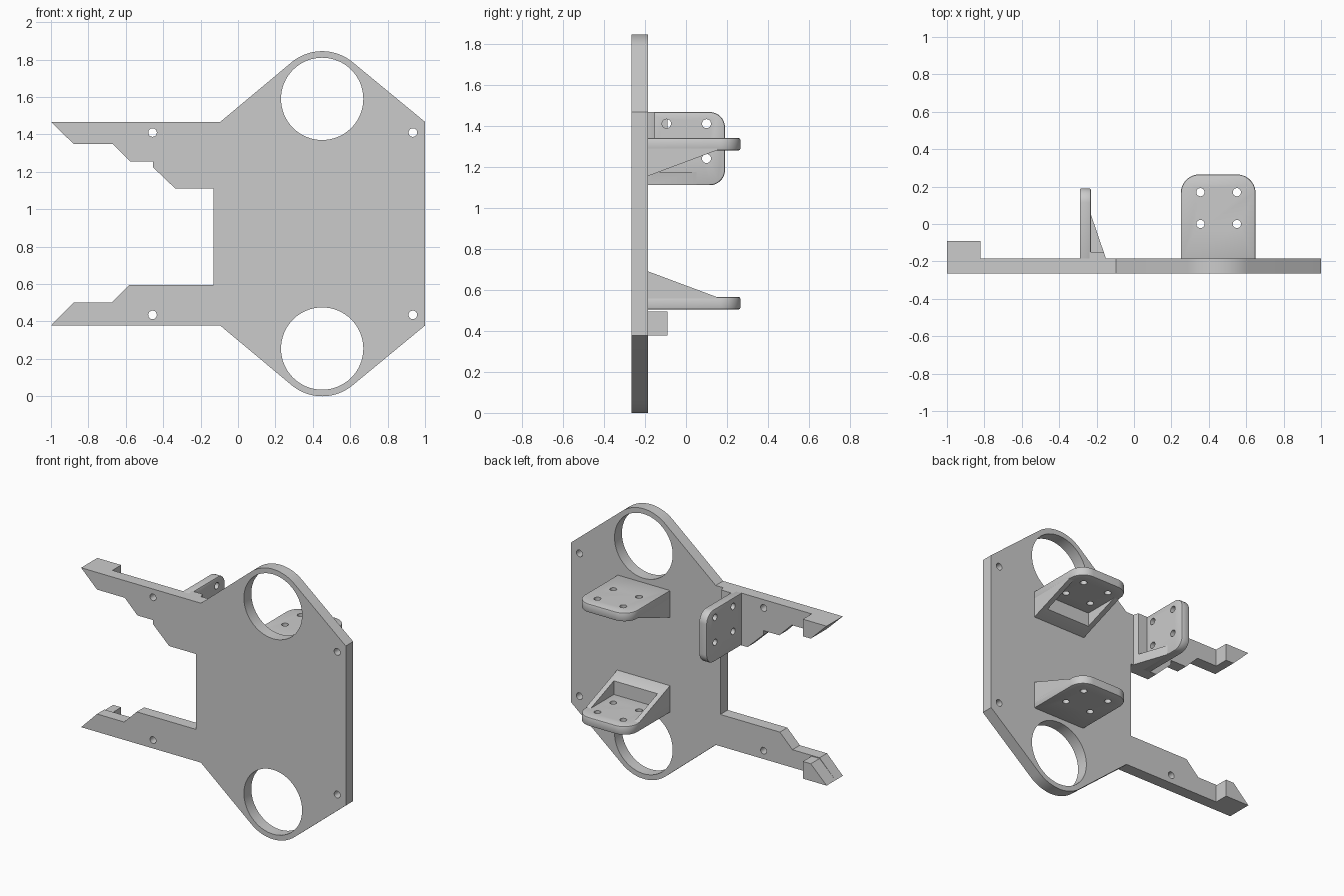
import bpy, bmesh, math

if "Cube" in bpy.data.objects:
    bpy.data.objects.remove(bpy.data.objects["Cube"])

grey = bpy.data.materials.new("plain grey")
grey.diffuse_color = (0.6, 0.6, 0.6, 1)
grey.use_nodes = True
grey.node_tree.nodes["Principled BSDF"].inputs["Base Color"].default_value = grey.diffuse_color

MID = 1.845 / 2      # height of the mirror plane
FRONT, BACK = -0.265, -0.185


def arc(cx, cy, r, a0, a1, n=12):
    angles = [math.radians(a0 + (a1 - a0) * i / n) for i in range(n + 1)]
    return [(cx + r * math.cos(a), cy + r * math.sin(a)) for a in angles]


def circle(cx, cy, r, n=32):
    return arc(cx, cy, r, 0, 360, n)[:-1]


def flip(pts):
    return [(a, 2 * MID - b) for a, b in pts]


def solid(name, prisms):
    """Each prism is (axis, 2D outline, low, high)."""
    place = {"x": lambda a, b, t: (t, a, b),
             "y": lambda a, b, t: (a, t, b),
             "z": lambda a, b, t: (a, b, t)}
    bm = bmesh.new()
    for axis, pts, lo, hi in prisms:
        rings = [[bm.verts.new(place[axis](a, b, t)) for a, b in pts] for t in (lo, hi)]
        bm.faces.new(rings[0])
        bm.faces.new(rings[1][::-1])
        for i in range(len(pts)):
            j = (i + 1) % len(pts)
            bm.faces.new((rings[0][j], rings[0][i], rings[1][i], rings[1][j]))
    bmesh.ops.recalc_face_normals(bm, faces=bm.faces)
    mesh = bpy.data.meshes.new(name)
    bm.to_mesh(mesh)
    bm.free()
    mesh.materials.append(grey)
    ob = bpy.data.objects.new(name, mesh)
    bpy.context.collection.objects.link(ob)
    return ob


def finish(ob, bevel=0.0, cuts=()):
    """Soften the edges, cut the openings and bake the result."""
    if bevel:
        m = ob.modifiers.new("soft edges", "BEVEL")
        m.width, m.segments, m.limit_method = bevel, 2, "ANGLE"
    cutter = None
    if cuts:
        cutter = solid("cutter", cuts)
        cutter.hide_render = True
        m = ob.modifiers.new("openings", "BOOLEAN")
        m.operation, m.solver, m.object = "DIFFERENCE", "EXACT", cutter
    bpy.context.view_layer.update()
    deps = bpy.context.evaluated_depsgraph_get()
    baked = bpy.data.meshes.new_from_object(ob.evaluated_get(deps))
    ob.modifiers.clear()
    ob.data = baked
    if cutter:
        bpy.data.objects.remove(cutter)


# Main plate with two jaws, two ring lobes and screw holes
lobe = arc(0.45, 1.59, 0.255, 129, 51, 20)
upper_jaw = [(-0.13, 1.11), (-0.335, 1.11), (-0.455, 1.225), (-0.455, 1.255),
             (-0.575, 1.255), (-0.67, 1.35), (-0.88, 1.35), (-1, 1.467)]
lower_jaw = [(-1, 0.378), (-0.88, 0.5), (-0.675, 0.5), (-0.58, 0.595), (-0.13, 0.595)]
half = [(-0.095, 1.467)] + lobe + [(1, 1.467)]
outline = upper_jaw + half + flip(half)[::-1] + lower_jaw
plate = solid("main_plate", [("y", outline, FRONT, BACK)])
openings = []
for x, z, r, n in ((0.45, 1.59, 0.22, 64), (-0.457, 1.41, 0.023, 24), (0.935, 1.41, 0.023, 24)):
    ring = circle(x, z, r, n)
    openings += [("y", ring, -0.4, 0), ("y", flip(ring), -0.4, 0)]
finish(plate, cuts=openings)

# Hooks behind the jaw tips
hook = [(-1, 1.467), (-0.88, 1.35), (-0.82, 1.35), (-0.82, 1.467)]
solid("upper_hook", [("y", hook, BACK, -0.09)])
solid("lower_hook", [("y", flip(hook), BACK, -0.09)])

# Two mirrored shelves, each with a pocketed gusset
shelf_shape = ([(0.25, -0.2), (0.65, -0.2)] + arc(0.55, 0.165, 0.1, 0, 90)
               + arc(0.35, 0.165, 0.1, 90, 180))
shelf_holes = [("z", circle(x, y, 0.022, 24), 0, 2) for x in (0.355, 0.55) for y in (0.0, 0.17)]
gusset_side = [(-0.2, 1.31), (-0.2, 1.155), (BACK, 1.155), (0.15, 1.28), (0.15, 1.31)]
pocket = [(0.285, -0.1), (0.615, -0.1), (0.615, 0.3), (0.285, 0.3)]
for side in ("upper", "lower"):
    up = side == "upper"
    z0, z1 = (1.28, 1.34) if up else (2 * MID - 1.34, 2 * MID - 1.28)
    finish(solid(side + "_shelf", [("z", shelf_shape, z0, z1)]), 0.008, shelf_holes)
    gusset = solid(side + "_gusset", [("x", gusset_side if up else flip(gusset_side), 0.25, 0.65)])
    finish(gusset, cuts=[("z", pocket, 0, 2)])

# Upright side bracket with rounded outer corners
bracket_shape = ([(-0.2, 1.11)] + arc(0.115, 1.185, 0.075, -90, 0)
                 + arc(0.115, 1.392, 0.075, 0, 90) + [(-0.2, 1.467)])
bracket_holes = [("x", circle(y, z, 0.022, 24), -0.5, 0) for y in (-0.095, 0.1) for z in (1.24, 1.41)]
finish(solid("side_bracket", [("x", bracket_shape, -0.29, -0.23)]), 0.008, bracket_holes)

# Its gusset: a rib against the plate and a sloped foot
rib = [(-0.25, -0.2), (-0.15, -0.2), (-0.15, BACK), (-0.23, 0.05), (-0.25, 0.05)]
well = [(-0.4, -0.15), (0, -0.15), (0, 0.3), (-0.4, 0.3)]
finish(solid("side_gusset", [("z", rib, 1.11, 1.467)]), cuts=[("z", well, 1.175, 2)])

# Smooth the curved walls and keep the edges crisp
bpy.ops.object.select_all(action="SELECT")
bpy.context.view_layer.objects.active = plate
bpy.ops.object.shade_smooth_by_angle(angle=math.radians(30))
